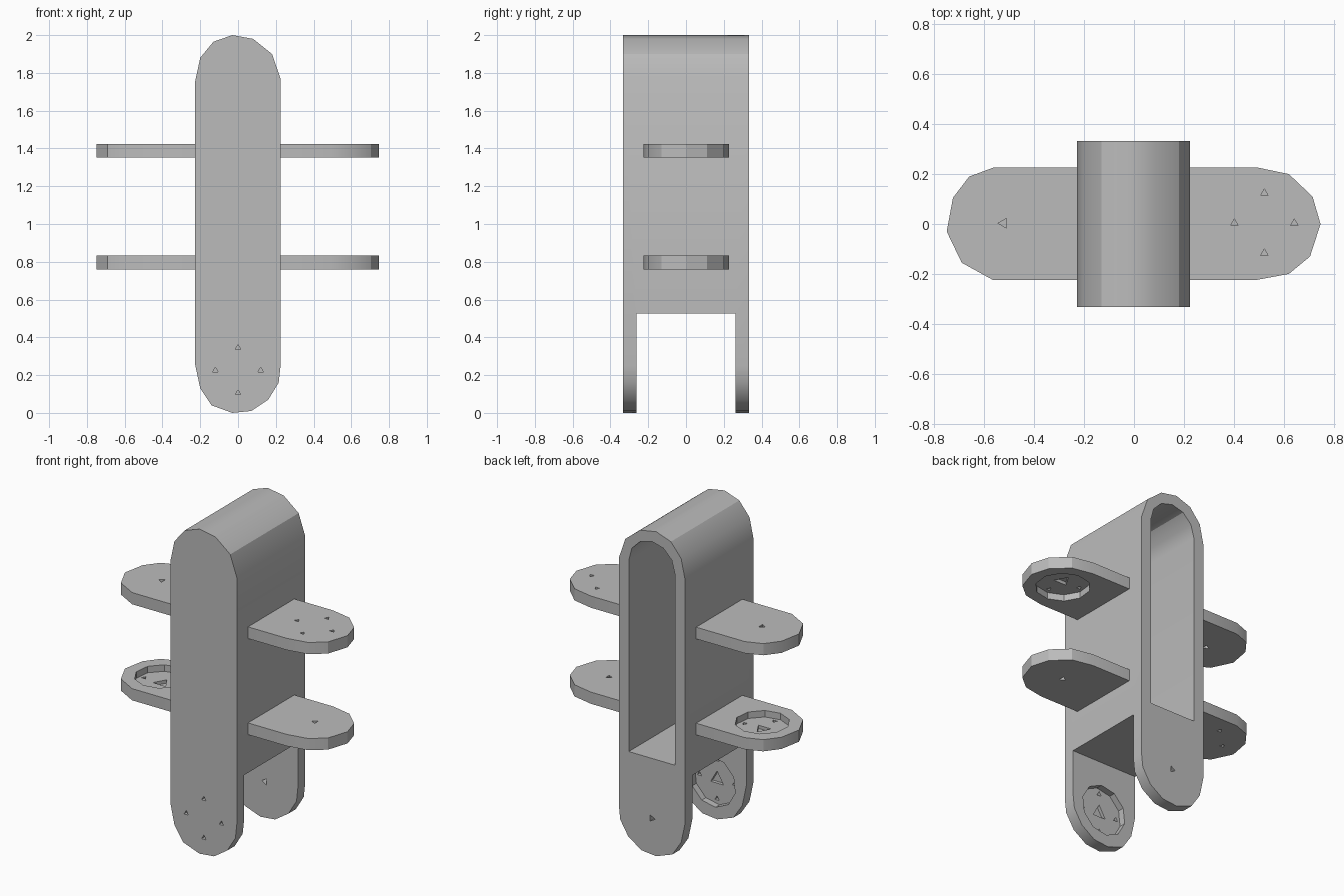
import bpy
import bmesh
import math

default_cube = bpy.data.objects.get("Cube")
if default_cube:
    bpy.data.objects.remove(default_cube, do_unlink=True)

grey = bpy.data.materials.new("plain grey")
grey.use_nodes = True
shade = (0.5, 0.5, 0.5, 1.0)
grey.diffuse_color = shade
grey.node_tree.nodes["Principled BSDF"].inputs["Base Color"].default_value = shade


def prism(name, points, axis, low, high):
    """Extrude a flat outline along the y or z axis."""
    def place(u, v, w):
        return (u, v, w) if axis == "z" else (u, w, v)

    bm = bmesh.new()
    bottom = [bm.verts.new(place(u, v, low)) for u, v in points]
    top = [bm.verts.new(place(u, v, high)) for u, v in points]
    bm.faces.new(bottom)
    bm.faces.new(top)
    count = len(points)
    for i in range(count):
        j = (i + 1) % count
        bm.faces.new((bottom[i], bottom[j], top[j], top[i]))
    bmesh.ops.recalc_face_normals(bm, faces=bm.faces[:])
    mesh = bpy.data.meshes.new(name)
    bm.to_mesh(mesh)
    bm.free()
    mesh.materials.append(grey)
    obj = bpy.data.objects.new(name, mesh)
    bpy.context.collection.objects.link(obj)
    return obj


def polygon(center, radius, sides, turn=0.0):
    return [(center[0] + radius * math.cos(turn + math.tau * i / sides),
             center[1] + radius * math.sin(turn + math.tau * i / sides))
            for i in range(sides)]


def activate(obj):
    bpy.ops.object.select_all(action="DESELECT")
    obj.select_set(True)
    bpy.context.view_layer.objects.active = obj


def cut(obj, points, axis, low, high):
    cutter = prism("cutter", points, axis, low, high)
    cutter.hide_render = True
    mod = obj.modifiers.new("cut", "BOOLEAN")
    mod.operation = "DIFFERENCE"
    mod.solver = "EXACT"
    mod.object = cutter
    activate(obj)
    bpy.ops.object.modifier_apply(modifier=mod.name)
    bpy.data.objects.remove(cutter, do_unlink=True)


def pivot_hole(obj, center, axis, low, high):
    cut(obj, polygon(center, 0.022, 3, math.pi), axis, low - 0.05, high + 0.05)


def horn_mount(obj, center, axis, low, high, open_high):
    """Round recess on one side, blind centre hole, four through screw holes."""
    def from_open_side(depth):
        if open_high:
            return high - depth, high + 0.05
        return low - 0.05, low + depth

    cut(obj, polygon(center, 0.155, 10, 0.2), axis, *from_open_side(0.04))
    cut(obj, polygon(center, 0.05, 3, math.pi / 2), axis, *from_open_side(0.06))
    for spot in polygon(center, 0.12, 4):
        cut(obj, polygon(spot, 0.017, 3, math.pi / 2), axis, low - 0.05, high + 0.05)


# Main body: tall round-ended outline
OUTLINE = [(-0.03, 0), (0.07, 0.01), (0.16, 0.07), (0.215, 0.16), (0.225, 0.25),
           (0.225, 1.77), (0.18, 1.9), (0.08, 1.98), (-0.03, 2), (-0.13, 1.965),
           (-0.2, 1.88), (-0.228, 1.75), (-0.228, 0.26), (-0.2, 0.13), (-0.14, 0.04)]
DEPTH, INNER = 0.333, 0.262
body = prism("body", OUTLINE, "y", -DEPTH, DEPTH)

# Fork gap between the legs
cut(body, [(-1, -1), (1, -1), (1, 0.525), (-1, 0.525)], "y", -INNER, INNER)

# Round-topped pocket open to the back
pocket = [(-0.157, 0.595), (0.157, 0.595)]
pocket += [(0.157 * math.cos(math.pi * i / 6), 1.775 + 0.157 * math.sin(math.pi * i / 6))
           for i in range(7)]
cut(body, pocket, "y", -INNER, 0.5)

# Mount in the front leg, pivot hole in the back leg
LEG = (0, 0.225)
horn_mount(body, LEG, "y", -DEPTH, -INNER, True)
pivot_hole(body, LEG, "y", INNER, DEPTH)

# Side plates
LEFT_TIP = [(0.215, -0.224), (0.49, -0.224), (0.62, -0.2), (0.705, -0.13),
            (0.747, 0), (0.715, 0.11), (0.62, 0.2), (0.49, 0.227), (0.215, 0.227)]
RIGHT_TIP = [(-0.215, 0.227), (-0.56, 0.227), (-0.66, 0.19), (-0.725, 0.105),
             (-0.75, -0.03), (-0.69, -0.155), (-0.565, -0.224), (-0.215, -0.224)]
parts = [body]
for level, base in (("upper", 1.352), ("lower", 0.76)):
    for side, tip, sign in (("left", LEFT_TIP, 1), ("right", RIGHT_TIP, -1)):
        top = base + 0.072
        plate = prism(level + "_" + side + "_plate", tip, "z", base, top)
        center = (sign * 0.522, 0.003)
        if (level, side) == ("upper", "left"):
            horn_mount(plate, center, "z", base, top, False)
        elif (level, side) == ("lower", "right"):
            horn_mount(plate, center, "z", base, top, True)
        else:
            pivot_hole(plate, center, "z", base, top)
        parts.append(plate)

for part in parts:
    activate(part)
    bpy.ops.object.shade_smooth_by_angle(angle=math.radians(30))
